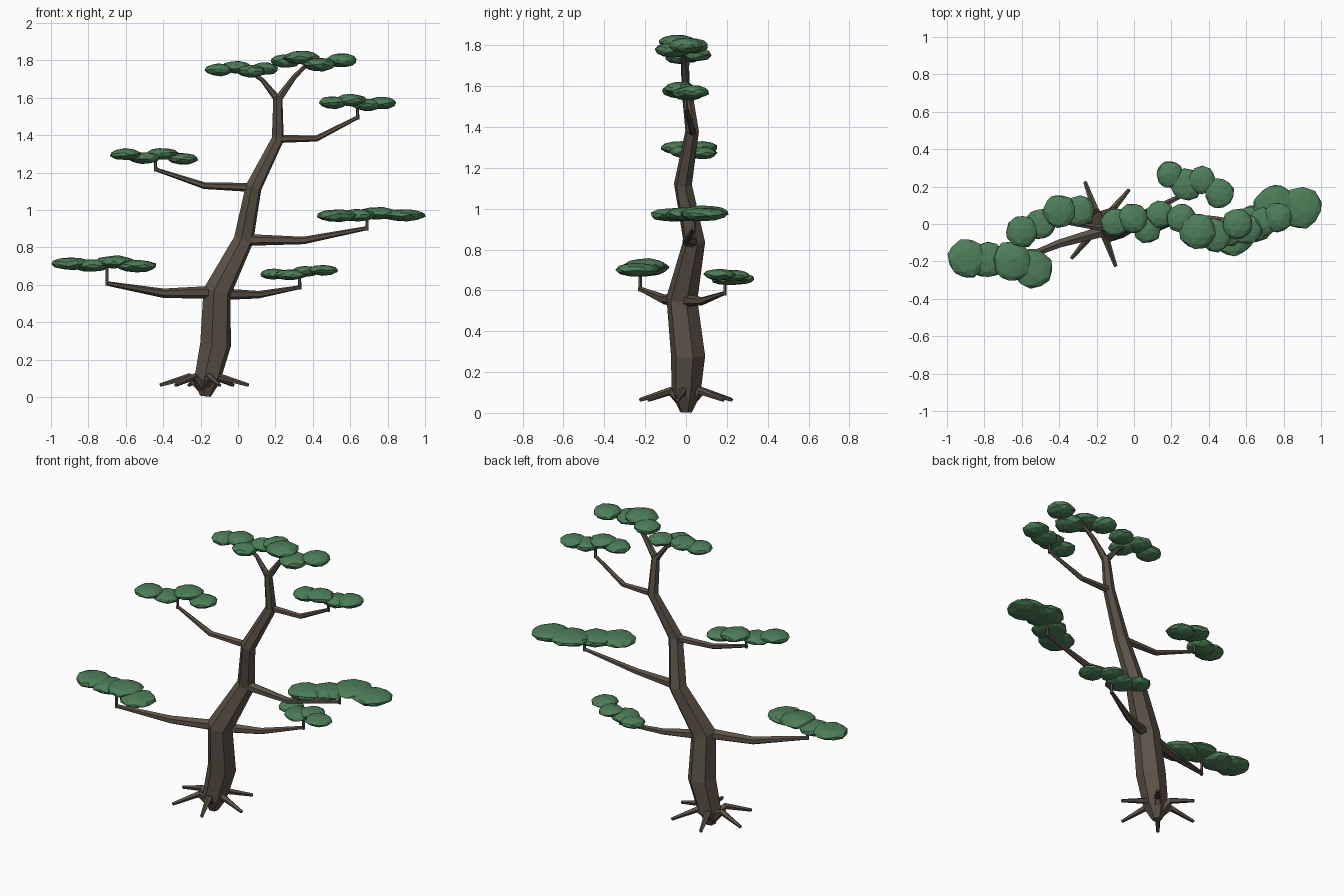
import bpy, bmesh, math, random
from mathutils import Vector, Matrix, Euler

random.seed(4)


def material(name, rgb):
    m = bpy.data.materials.new(name)
    m.diffuse_color = (*rgb, 1)
    return m


bark = material("bark", (0.105, 0.083, 0.063))
green = material("foliage", (0.075, 0.21, 0.10))


def finish(bm, name, mat):
    bmesh.ops.recalc_face_normals(bm, faces=bm.faces)
    me = bpy.data.meshes.new(name)
    bm.to_mesh(me)
    bm.free()
    me.materials.append(mat)
    ob = bpy.data.objects.new(name, me)
    bpy.context.collection.objects.link(ob)
    return ob


def tube(bm, path, sides=6):
    """Loft capped rings along (x, y, z, radius) points."""
    pts = [Vector(p[:3]) for p in path]
    rings = []
    normal = None
    for i, p in enumerate(pts):
        t = Vector()
        if i > 0:
            t += (p - pts[i - 1]).normalized()
        if i < len(pts) - 1:
            t += (pts[i + 1] - p).normalized()
        t.normalize()
        if normal is None:
            normal = Vector((0, 0, 1)) if abs(t.z) < 0.8 else Vector((1, 0.3, 0))
        normal = (normal - t * normal.dot(t)).normalized()
        side = t.cross(normal)
        ring = []
        for k in range(sides):
            a = 2 * math.pi * k / sides
            ring.append(bm.verts.new(p + path[i][3] * (math.cos(a) * normal + math.sin(a) * side)))
        rings.append(ring)
    for a, b in zip(rings, rings[1:]):
        for k in range(sides):
            j = (k + 1) % sides
            bm.faces.new((a[k], a[j], b[j], b[k]))
    bm.faces.new(rings[0][::-1])
    bm.faces.new(rings[-1])


def limb(name, path, sides=6):
    bm = bmesh.new()
    tube(bm, path, sides)
    return finish(bm, name, bark)


def pad(name, blobs, thick):
    """Cloud of flattened low-poly blobs given as (x, y, z, radius)."""
    bm = bmesh.new()
    for x, y, z, r in blobs:
        made = bmesh.ops.create_icosphere(bm, subdivisions=2, radius=1)["verts"]
        turn = Euler((random.uniform(0, 6), random.uniform(0, 6), random.uniform(0, 6))).to_matrix()
        for v in made:
            c = turn @ v.co * random.uniform(0.93, 1.05)
            v.co = Vector((x + c.x * r, y + c.y * r, z + c.z * thick))
    return finish(bm, name, green)


# Trunk
limb("trunk", [
    (-0.175, 0, 0.004, 0.03), (-0.165, 0, 0.09, 0.072), (-0.12, 0.01, 0.28, 0.086),
    (-0.112, -0.02, 0.56, 0.078), (0.03, 0.04, 0.84, 0.055), (0.083, -0.015, 1.12, 0.045),
    (0.213, 0.03, 1.38, 0.034), (0.213, 0, 1.61, 0.025)])

# Surface roots
bm = bmesh.new()
for k in range(6):
    a = math.radians(-10 + 60 * k)
    c, s = math.cos(a), math.sin(a)
    tube(bm, [(-0.18 + d * c, d * s, z, r) for d, z, r in
              ((0.0, 0.04, 0.035), (0.085, 0.108, 0.02), (0.24, 0.063, 0.01))], 5)
finish(bm, "roots", bark)

# Branches: each ends in an upright twig under its foliage pad
branches = {
    "lower_left": ([(-0.10, -0.02, 0.56, 0.036), (-0.40, -0.105, 0.555, 0.025), (-0.70, -0.225, 0.607, 0.012)], 0.70),
    "lower_right": ([(-0.10, -0.01, 0.55, 0.032), (0.11, 0.08, 0.547, 0.02), (0.33, 0.19, 0.587, 0.01)], 0.66),
    "middle_right": ([(0.03, 0.03, 0.84, 0.032), (0.35, 0.0, 0.837, 0.02), (0.69, 0.04, 0.903, 0.011)], 0.97),
    "upper_left": ([(0.08, -0.01, 1.12, 0.024), (-0.18, -0.02, 1.13, 0.018), (-0.44, 0.02, 1.217, 0.01)], 1.28),
    "upper_right": ([(0.21, 0.03, 1.38, 0.022), (0.42, 0.03, 1.382, 0.016), (0.64, 0.0, 1.495, 0.01)], 1.56),
}
for name, (path, top) in branches.items():
    limb(name + "_branch", path)
    x, y, z, r = path[-1]
    limb(name + "_twig", [(x, y, z - 0.012, 0.009), (x, y, top, 0.008)], 5)

# Forked crown
limb("crown_left_branch", [(0.213, 0, 1.59, 0.02), (0.13, 0.005, 1.695, 0.012), (0.06, 0.01, 1.74, 0.008)])
limb("crown_right_branch", [(0.213, 0, 1.59, 0.022), (0.30, -0.01, 1.71, 0.015), (0.38, -0.02, 1.79, 0.01)])

# Foliage pads
pads = {
    "lower_left": ([(-0.89, -0.185, 0.713, 0.107), (-0.78, -0.19, 0.703, 0.10),
                    (-0.655, -0.20, 0.722, 0.11), (-0.54, -0.235, 0.70, 0.108)], 0.035),
    "lower_right": ([(0.19, 0.265, 0.657, 0.074), (0.28, 0.21, 0.654, 0.09),
                     (0.365, 0.235, 0.672, 0.075), (0.455, 0.165, 0.678, 0.08)], 0.029),
    "middle_right": ([(0.53, -0.07, 0.97, 0.108), (0.64, 0.0, 0.972, 0.105),
                      (0.75, 0.09, 0.982, 0.12), (0.89, 0.085, 0.972, 0.115)], 0.034),
    "upper_left": ([(-0.60, -0.04, 1.298, 0.088), (-0.50, 0.0, 1.278, 0.085),
                    (-0.40, 0.07, 1.30, 0.09), (-0.295, 0.07, 1.273, 0.085)], 0.032),
    "upper_right": ([(0.51, -0.04, 1.575, 0.08), (0.605, -0.03, 1.587, 0.082),
                     (0.69, 0.01, 1.562, 0.08), (0.77, 0.035, 1.572, 0.08)], 0.034),
    "crown_left": ([(-0.10, 0.01, 1.75, 0.077), (-0.005, 0.03, 1.763, 0.082),
                    (0.07, -0.03, 1.742, 0.075), (0.14, 0.05, 1.755, 0.075)], 0.035),
    "crown_right": ([(0.255, 0.03, 1.797, 0.08), (0.34, -0.04, 1.815, 0.098),
                     (0.435, -0.06, 1.778, 0.09), (0.555, 0.0, 1.80, 0.085)], 0.038),
}
for name, (blobs, thick) in pads.items():
    pad(name + "_foliage", blobs, thick)
